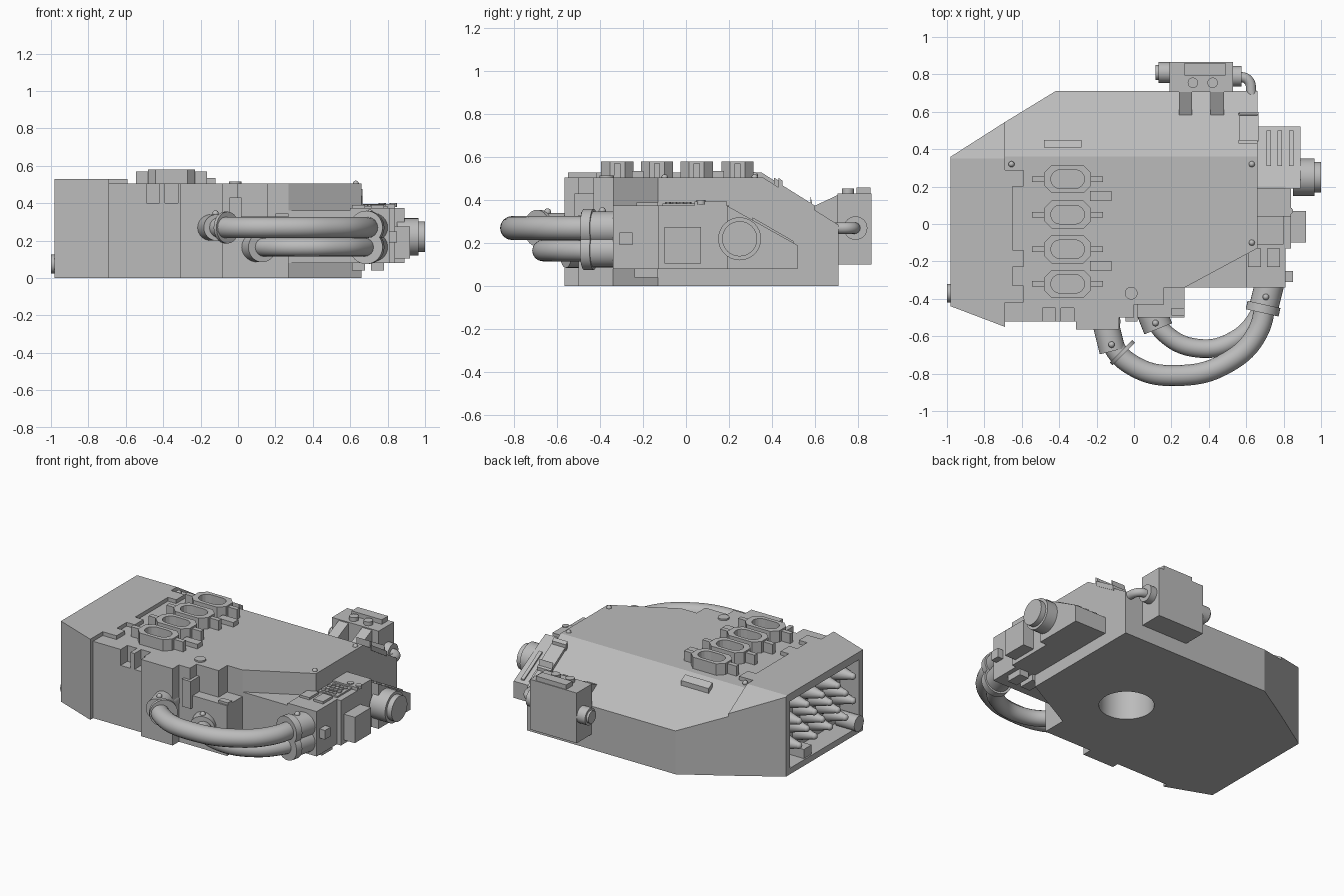
import bpy, bmesh, math
from mathutils import Vector

if "Cube" in bpy.data.objects:
    bpy.data.objects.remove(bpy.data.objects["Cube"])

grey = bpy.data.materials.new("plain grey")
grey.use_nodes = True
COLOUR = (0.5, 0.5, 0.5, 1)
grey.diffuse_color = COLOUR
for node in grey.node_tree.nodes:
    if node.type == 'BSDF_PRINCIPLED':
        node.inputs["Base Color"].default_value = COLOUR
        node.inputs["Roughness"].default_value = 0.7


def finish(name, bm):
    bmesh.ops.recalc_face_normals(bm, faces=bm.faces)
    mesh = bpy.data.meshes.new(name)
    bm.to_mesh(mesh)
    bm.free()
    mesh.materials.append(grey)
    ob = bpy.data.objects.new(name, mesh)
    bpy.context.collection.objects.link(ob)
    return ob


def select(ob):
    bpy.ops.object.select_all(action='DESELECT')
    ob.select_set(True)
    bpy.context.view_layer.objects.active = ob


def smooth(ob):
    select(ob)
    bpy.ops.object.shade_smooth_by_angle(angle=math.radians(40))
    return ob


def prism(name, pts, a, b, axis='z', cut=None):
    """Extrude an outline along z (points are x, y) or along x (points are y, z)."""
    def place(p, h):
        return (p[0], p[1], h) if axis == 'z' else (h, p[0], p[1])
    bm = bmesh.new()
    low = [bm.verts.new(place(p, a)) for p in pts]
    high = [bm.verts.new(place(p, b)) for p in pts]
    bm.faces.new(low)
    bm.faces.new(high)
    for i in range(len(pts)):
        j = (i + 1) % len(pts)
        bm.faces.new((low[i], low[j], high[j], high[i]))
    if cut:
        res = bmesh.ops.bisect_plane(bm, geom=bm.verts[:] + bm.edges[:] + bm.faces[:],
                                     plane_co=cut, plane_no=SLOPE, clear_outer=True)
        edges = [e for e in res['geom_cut'] if isinstance(e, bmesh.types.BMEdge)]
        bmesh.ops.holes_fill(bm, edges=edges, sides=0)
    return finish(name, bm)


def box(name, x0, x1, y0, y1, z0, z1):
    return prism(name, [(x0, y0), (x1, y0), (x1, y1), (x0, y1)], z0, z1)


def rod(name, p, q, r, r2=None, sides=32):
    p, q = Vector(p), Vector(q)
    d = q - p
    bm = bmesh.new()
    bmesh.ops.create_cone(bm, cap_ends=True, segments=sides, radius1=r,
                          radius2=r if r2 is None else r2, depth=d.length)
    rot = d.to_track_quat('Z', 'Y')
    for v in bm.verts:
        v.co = rot @ v.co + (p + q) / 2
    return smooth(finish(name, bm))


def dome(name, p, r):
    bm = bmesh.new()
    bmesh.ops.create_uvsphere(bm, u_segments=16, v_segments=8, radius=r)
    bmesh.ops.translate(bm, verts=bm.verts, vec=p)
    return smooth(finish(name, bm))


def pipe(name, pts, r):
    cu = bpy.data.curves.new(name, 'CURVE')
    cu.dimensions = '3D'
    cu.bevel_depth, cu.bevel_resolution, cu.resolution_u = r, 6, 10
    cu.use_fill_caps = True
    sp = cu.splines.new('BEZIER')
    sp.bezier_points.add(len(pts) - 1)
    for bp, p in zip(sp.bezier_points, pts):
        bp.co = p
        bp.handle_left_type = bp.handle_right_type = 'AUTO'
    cu.materials.append(grey)
    ob = bpy.data.objects.new(name, cu)
    bpy.context.collection.objects.link(ob)
    select(ob)
    bpy.ops.object.convert(target='MESH')
    return smooth(bpy.context.object)


def carve(ob, *cutters):
    for c in cutters:
        m = ob.modifiers.new("cut", 'BOOLEAN')
        m.operation, m.solver, m.object = 'DIFFERENCE', 'EXACT', c
        select(ob)
        bpy.ops.object.modifier_apply(modifier=m.name)
        bpy.data.objects.remove(c)


def stadium(cx, cy, hx, hy, n=8):
    pts = []
    for side in (1, -1):
        for i in range(n + 1):
            t = -math.pi / 2 + math.pi * i / n
            pts.append((cx + side * (hx - hy + hy * math.cos(t)), cy + side * hy * math.sin(t)))
    return pts


# Main hull with sloping rear deck, front notches and round socket below
SLOPE = Vector((0, 0.22, 0.35))
TOP = 0.505
hull = prism("hull", [(-0.69, 0.545), (-0.42, 0.71), (0.66, 0.71), (0.66, -0.13), (0.27, -0.34),
                      (-0.08, -0.34), (-0.08, -0.565), (-0.31, -0.565), (-0.31, -0.52),
                      (-0.69, -0.52)], 0, TOP, cut=(0, 0.36, TOP))
carve(hull, rod("socket_cutter", (0.1, 0.05, -0.1), (0.1, 0.05, 0.3), 0.165, sides=48),
      box("notch_cutter", -0.49, -0.42, -0.6, -0.45, 0.4, 0.6),
      box("notch_cutter", -0.39, -0.32, -0.6, -0.45, 0.4, 0.6))

# End housing with a recessed bay of nozzles
cap = prism("end_housing", [(-0.98, 0.36), (-0.69, 0.545), (-0.69, -0.55), (-0.98, -0.44)],
            0, 0.53, cut=(0, 0.35, 0.53))
carve(cap, box("bay_cutter", -1.1, -0.84, -0.4, 0.32, 0.04, 0.48))
for row, z in enumerate((0.14, 0.22, 0.30, 0.38)):
    for k in range(4):
        y = 0.2 - 0.16 * k - 0.08 * (row % 2)
        rod("nozzle", (-0.84, y, z), (-0.96, y, z), 0.055, 0.02, 20)
        dome("nozzle_tip", (-0.96, y, z), 0.022)
rod("bay_connector", (-0.86, -0.37, 0.075), (-1.0, -0.37, 0.075), 0.05)
box("bay_block", -0.97, -0.84, 0.08, 0.16, 0.04, 0.1)

# Stepped trim beside the end housing
box("trim_strip", -0.69, -0.65, -0.42, 0.29, 0.45, 0.53)
for y in (0.2, -0.23, -0.42):
    box("trim_tab", -0.65, -0.59, y, y + 0.09, 0.45, 0.53)

# Row of four oval exhausts
for y in (0.24, 0.05, -0.135, -0.32):
    cx = -0.355
    shell = prism("exhaust", [(cx + sx * a, y + sy * b) for sx, sy, a, b in (
        (1, -1, .125, .035), (1, 1, .125, .035), (1, 1, .085, .075), (-1, 1, .085, .075),
        (-1, 1, .125, .035), (-1, -1, .125, .035), (-1, -1, .085, .075), (1, -1, .085, .075))],
        0.5, 0.58)
    carve(shell, prism("oval_cutter", stadium(cx, y, 0.09, 0.05), 0.52, 0.7))
    for s in (-1, 1):
        box("exhaust_tab", cx + s * 0.155 - 0.035, cx + s * 0.155 + 0.035,
            y - 0.015, y + 0.015, 0.5, 0.57)
for y in (0.15, -0.225):
    box("deck_plate", -0.235, -0.12, y - 0.027, y + 0.027, 0.5, 0.535)

# Rear deck fittings
prism("deck_handle", [(0.41, 0.46), (0.45, 0.44), (0.45, 0.48), (0.41, 0.505)], -0.48, -0.28, 'x')
prism("deck_clip", [(0.44, 0.44), (0.6, 0.34), (0.6, 0.375), (0.44, 0.475)], 0.565, 0.665, 'x')
for y in (0.44, 0.59):
    prism("clip_rib", [(y - 0.01, 0.42), (y + 0.01, 0.33), (y + 0.01, 0.93 - y),
                       (y - 0.01, 0.945 - y)], 0.56, 0.66, 'x')
for p in ((-0.655, 0.32, 0.515), (0.63, 0.32, TOP), (0.63, -0.1, TOP)):
    dome("rivet", p, 0.016)

# Front hose mounts
box("front_mount", 0.0, 0.27, -0.5, -0.3, 0, 0.33)
box("mount_link", -0.08, 0.0, -0.5, -0.3, 0, TOP)
box("mount_shelf", 0.0, 0.16, -0.43, -0.3, 0.3, TOP)
box("mount_post", -0.045, 0.02, -0.52, -0.4, 0.25, 0.43)
box("mount_lug", 0.2, 0.27, -0.49, -0.45, 0.33, 0.345)
rod("filler_cap", (-0.015, -0.37, 0.48), (-0.015, -0.37, 0.515), 0.034)

# Side machinery boxes
box("side_base", 0.27, 0.66, -0.34, 0.1, 0.08, 0.36)
box("side_front", 0.6, 0.81, -0.34, 0.2, 0.08, 0.375)
prism("side_engine", [(0.19, 0.08), (0.52, 0.08), (0.52, 0.19), (0.19, 0.375)], 0.6, 0.89, 'x')
box("side_step", 0.8, 0.84, -0.13, 0.19, 0.08, 0.375)
box("side_panel", 0.8, 0.92, -0.1, 0.07, 0.105, 0.275)
box("side_latch", 0.8, 0.85, -0.31, -0.25, 0.19, 0.25)
box("grille_plate", 0.66, 0.8, -0.11, 0.04, 0.37, 0.385)
box("gauge_plate", 0.66, 0.84, 0.04, 0.19, 0.37, 0.395)
rod("side_dial", (0.85, 0.25, 0.22), (0.965, 0.25, 0.22), 0.1)
rod("side_dial_tip", (0.96, 0.25, 0.22), (1.0, 0.25, 0.22), 0.082)
for x in (0.645, 0.745):
    box("side_foot", x - 0.035, x + 0.035, -0.24, -0.13, 0.04, 0.1)
    box("side_block", x - 0.035, x + 0.035, -0.23, -0.13, 0.36, 0.39)
for x in (0.77, 0.83):
    rod("gauge", (x, 0.07, 0.38), (x, 0.07, 0.4), 0.02, sides=16)
for i in range(4):
    for j in range(4):
        x, y = 0.68 + 0.028 * i + 0.012 * (j % 2), -0.085 + 0.032 * j
        rod("grille_hex", (x, y, 0.38), (x, y, 0.392), 0.014, sides=6)
for x in (0.72, 0.78, 0.84):
    prism("cooling_fin", [(0.31, 0.3), (0.5, 0.195), (0.5, 0.21), (0.31, 0.32)],
          x - 0.012, x + 0.012, 'x')

# Two looping hoses with collars
pipe("upper_hose", [(-0.13, -0.5, .27), (-0.12, -0.63, .27), (0.0, -0.76, .27), (0.24, -0.81, .27),
                    (0.5, -0.74, .27), (0.66, -0.58, .27), (0.71, -0.33, .27)], 0.056)
pipe("lower_hose", [(0.09, -0.45, .165), (0.16, -0.58, .165), (0.35, -0.665, .165),
                    (0.54, -0.62, .165), (0.66, -0.5, .165), (0.72, -0.33, .165)], 0.05)
rod("upper_collar", (-0.15, -0.54, .27), (-0.115, -0.68, .27), 0.07)
rod("hose_band", (-0.07, -0.68, .27), (-0.055, -0.695, .27), 0.085)
rod("lower_collar", (0.09, -0.46, .165), (0.13, -0.56, .165), 0.08)
for z in (0.27, 0.165):
    rod("end_collar", (0.695, -0.44, z), (0.725, -0.32, z), 0.078)
    rod("end_ring", (0.685, -0.475, z), (0.695, -0.43, z), 0.09)
for p in ((-0.14, -0.535, .335), (-0.12, -0.645, .345), (0.115, -0.53, .245), (0.705, -0.39, .35)):
    dome("hose_bolt", p, 0.017)

# Rear pump carried on two brackets
box("pump_body", 0.19, 0.53, 0.705, 0.865, 0.1, 0.43)
box("pump_lid", 0.27, 0.49, 0.795, 0.86, 0.42, 0.46)
for x in (0.275, 0.445):
    prism("pump_bracket", [(0.57, 0.36), (0.72, 0.43), (0.72, 0.25), (0.6, 0.3)],
          x - 0.035, x + 0.035, 'x')
for x in (0.315, 0.42):
    rod("pump_cap", (x, 0.755, 0.42), (x, 0.755, 0.455), 0.028, sides=20)
rod("pump_end", (0.13, 0.81, 0.27), (0.2, 0.81, 0.27), 0.055)
rod("pump_end_tip", (0.115, 0.81, 0.27), (0.14, 0.81, 0.27), 0.04)
rod("pump_outlet", (0.52, 0.79, 0.27), (0.575, 0.79, 0.27), 0.055)
pipe("pump_pipe", [(0.55, 0.79, 0.27), (0.61, 0.77, 0.27), (0.63, 0.69, 0.27)], 0.027)
